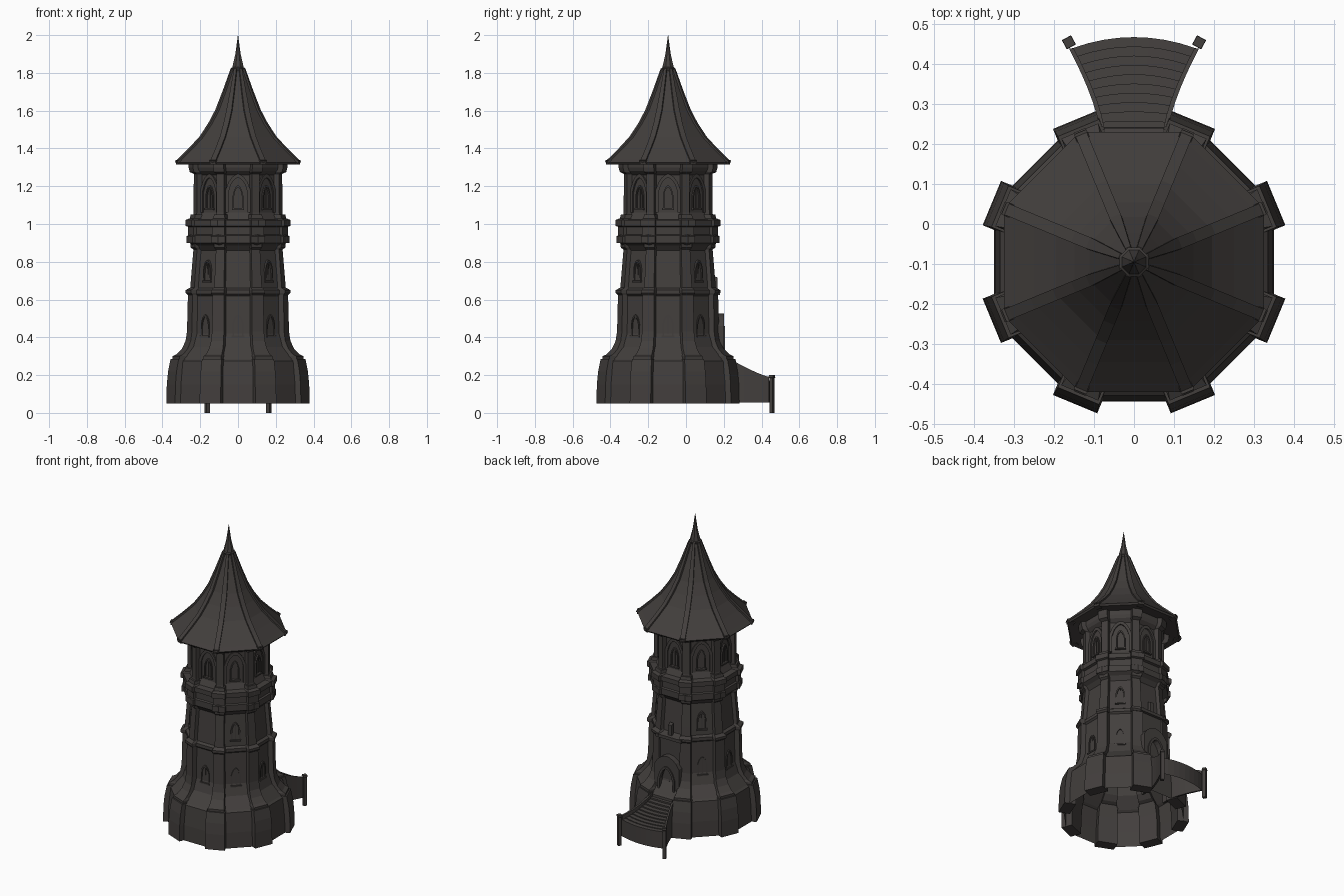
import bpy, bmesh, math
from mathutils import Matrix, Vector

if "Cube" in bpy.data.objects:
    bpy.data.objects.remove(bpy.data.objects["Cube"])

CY = -0.095                      # tower axis
C8, S8 = math.cos(math.pi / 8), math.sin(math.pi / 8)

stone = bpy.data.materials.new("dark_stone")
stone.diffuse_color = (0.055, 0.049, 0.046, 1)
stone.use_nodes = True
stone.node_tree.nodes["Principled BSDF"].inputs["Base Color"].default_value = stone.diffuse_color


def make(name, verts, faces):
    me = bpy.data.meshes.new(name)
    bm = bmesh.new()
    vs = [bm.verts.new(v) for v in verts]
    for f in faces:
        bm.faces.new([vs[i] for i in f])
    bmesh.ops.recalc_face_normals(bm, faces=bm.faces)
    bm.to_mesh(me)
    bm.free()
    me.materials.append(stone)
    ob = bpy.data.objects.new(name, me)
    bpy.context.collection.objects.link(ob)
    return ob


def polar(deg, pts):
    """Local (outward, sideways, z) points placed around the tower axis."""
    m = Matrix.Translation((0, CY, 0)) @ Matrix.Rotation(math.radians(deg), 4, 'Z')
    return [m @ Vector(p) for p in pts]


def loft(name, rings, closed_ring=True, caps=True, loop=False):
    """Skin between rings of equal point count."""
    n, m = len(rings[0]), len(rings)
    verts = [v for r in rings for v in r]
    faces = []
    for i in range(m if loop else m - 1):
        for j in range(n if closed_ring else n - 1):
            a, b = i * n, (i + 1) % m * n
            k = (j + 1) % n
            faces.append((a + j, a + k, b + k, b + j))
    if caps and not loop:
        faces += [tuple(range(n)), tuple(range((m - 1) * n, m * n))]
    return make(name, verts, faces)


def octagon(name, profile, caps=False):
    """profile: (z, distance from axis to the flat side)."""
    rings = [[Vector((a / C8 * math.cos(math.pi / 8 + k * math.pi / 4),
                      CY + a / C8 * math.sin(math.pi / 8 + k * math.pi / 4), z))
              for k in range(8)] for z, a in profile]
    return loft(name, rings, caps=caps)


def corner_ribs(name, profile, depth):
    """profile: (z, silhouette extent, half width) at each of the 8 corners."""
    for k in range(8):
        rings = []
        for z, x, w in profile:
            r = (x - S8 * w) / C8
            q = max(r - depth, 0.001)
            rings.append(polar(22.5 + 45 * k, [(q, -w, z), (r, -w, z), (r, w, z), (q, w, z)]))
        loft(name, rings)


def block(name, deg, r0, r1, w, z0, z1, drop=0.0):
    """Box on a wall; drop lowers the outer top edge."""
    loft(name, [polar(deg, [(r0, u, z0), (r1, u, z0), (r1, u, z1 - drop), (r0, u, z1)])
                for u in (-w, w)])


def arch_line(w, z0, spring, top):
    pts = [(-w, z0)]
    for i in range(9):
        s = -1 + i / 4
        pts.append((w * s, spring + (top - spring) * (1 - abs(s) ** 1.8) ** 0.75))
    return pts + [(w, z0)]


def arch(name, deg, r0, r1, inner, outer):
    """Arch-shaped frame between two outlines."""
    a, b = arch_line(*inner), arch_line(*outer)
    rings = [polar(deg, [(r0, *p), (r1, *p), (r1, *q), (r0, *q)]) for p, q in zip(a, b)]
    loft(name, rings)


def window(deg, r, w, z0, h):
    arch("window_frame", deg, r - 0.02, r + 0.007, (w, z0, z0 + h * .6, z0 + h),
         (w + .008, z0, z0 + h * .6, z0 + h + .01))
    block("window_sill", deg, r - 0.02, r + 0.012, w + 0.012, z0 - 0.01, z0 + 0.003, 0.004)
    block("window_mullion", deg, r - 0.02, r + 0.003, 0.003, z0, z0 + h * 0.97)


# tower wall, open below
octagon("tower_wall", [
    (.05, .35), (.15, .348), (.275, .335), (.285, .322), (.31, .30), (.35, .265),
    (.42, .243), (.62, .238), (.63, .248), (.65, .248), (.66, .232), (.86, .215),
    (.885, .235), (.90, .258), (.94, .258), (.945, .248), (.985, .248), (.99, .262),
    (1.02, .262), (1.025, .225), (1.06, .207), (1.26, .207), (1.28, .228), (1.30, .235),
    (1.345, .235)])

# corner buttresses per storey
corner_ribs("base_buttress", [(.05, .379, .06), (.15, .377, .06), (.22, .37, .058),
                              (.285, .357, .056)], 0.07)
corner_ribs("buttress_skirt", [(.28, .347, .05), (.30, .347, .05), (.31, .325, .045),
                               (.34, .297, .04), (.38, .278, .036), (.43, .270, .034),
                               (.63, .265, .032)], 0.06)
corner_ribs("buttress_lower_cap", [(.625, .268, .035), (.635, .277, .038), (.65, .277, .038),
                                   (.665, .25, .03)], 0.06)
corner_ribs("buttress_middle", [(.65, .254, .029), (.72, .248, .027), (.865, .236, .025),
                                (.875, .25, .03), (.905, .254, .031)], 0.05)
corner_ribs("gallery_corner", [(.90, .272, .04), (.935, .272, .04), (.94, .264, .036),
                               (.985, .264, .036), (.99, .277, .041), (1.022, .277, .041),
                               (1.03, .255, .033), (1.05, .25, .03)], 0.06)
corner_ribs("buttress_upper", [(1.02, .243, .024), (1.06, .235, .022), (1.265, .234, .022),
                               (1.275, .255, .029), (1.30, .262, .03), (1.33, .262, .03)], 0.05)

# roof shell with underside, ridges and spire
ROOF = [(1.325, .326), (1.345, .305), (1.40, .25), (1.46, .195), (1.53, .149),
        (1.60, .112), (1.70, .073), (1.82, .030)]
octagon("roof", [(1.335, .20), (1.315, .318)] + ROOF)
corner_ribs("roof_ridge", [(z + .003, a + .009, .015 if a > .1 else .004 + .1 * a)
                           for z, a in ROOF], 0.025)
corner_ribs("roof_ridge_end", [(1.315, .328, .017), (1.338, .332, .017)], 0.04)
octagon("spire", [(1.81, .031), (1.825, .036), (1.83, .030), (1.90, .014), (2.0, .0006)], True)

# windows, 90 degrees is the door side
for k in range(8):
    d = 45 * k
    arch("niche_arch", d, .19, .216, (.05, 1.06, 1.17, 1.245), (.066, 1.06, 1.18, 1.265))
    window(d, .209, .02, 1.085, .11)
    if d != 90:
        window(d, .241, .022, .41, .10)
    if k % 2:
        window(d, .226, .02, .70, .10)

# door portal on the back
arch("door_portal", 90, .20, .295, (.052, .25, .37, .45), (.088, .25, .46, .525))
arch("door_trim", 90, .28, .302, (.048, .25, .365, .445), (.060, .25, .38, .46))
block("door_leaf", 90, .20, .262, .055, .25, .455)
for u in (-.02, .02):
    block("door_plank_line", 90, .25, .265, .002, .26, .44)
block("portal_upper_wall", 90, .20, .258, .088, .45, .63)
block("portal_cornice", 90, .20, .276, .092, .625, .665, .02)
block("portal_finial", 90, .24, .262, .012, .65, .725, .008)

# ramp with curved steps
STEPS = 10


def ramp_point(t, u, z, extra=0.0):
    w = .078 + .077 * max(t, 0) ** 1.4 + extra
    y = .235 + .205 * t + .028 * max(t, 0) * (1 - u * u)
    return Vector((u * w, y, z))


def ramp_z(t):
    return .268 - .135 * t + .03 * t * t


rows = [(-.5, .268)]
for i in range(STEPS):
    z = ramp_z((i + .5) / STEPS)
    rows += [(i / STEPS, z), ((i + 1) / STEPS, z - .003)]
rows.append((1.0, .055))
loft("ramp_steps", [[ramp_point(t, -1 + j / 4, z) for j in range(9)] for t, z in rows],
     closed_ring=False, caps=False)

# ramp side boards and end posts
for s in (-1, 1):
    rings = []
    for i in range(9):
        t = -.3 + 1.3 * i / 8
        top = ramp_z(max(t, 0)) + .018 + .008 * max(t, 0)
        rings.append([ramp_point(t, s, z, e) for e, z in
                      ((-.004, .055), (.008, .055), (.008, top), (-.004, top))])
    loft("ramp_side_board", rings)
    rot = Matrix.Translation((s * .163, .455, 0)) @ Matrix.Rotation(-s * .5, 4, 'Z')
    loft("ramp_post", [[rot @ Vector((h * a, h * b, z)) for a, b in
                        ((-1, -1), (1, -1), (1, 1), (-1, 1))]
                       for z, h in ((0, .0105), (.185, .0105), (.188, .013), (.20, .012))])
